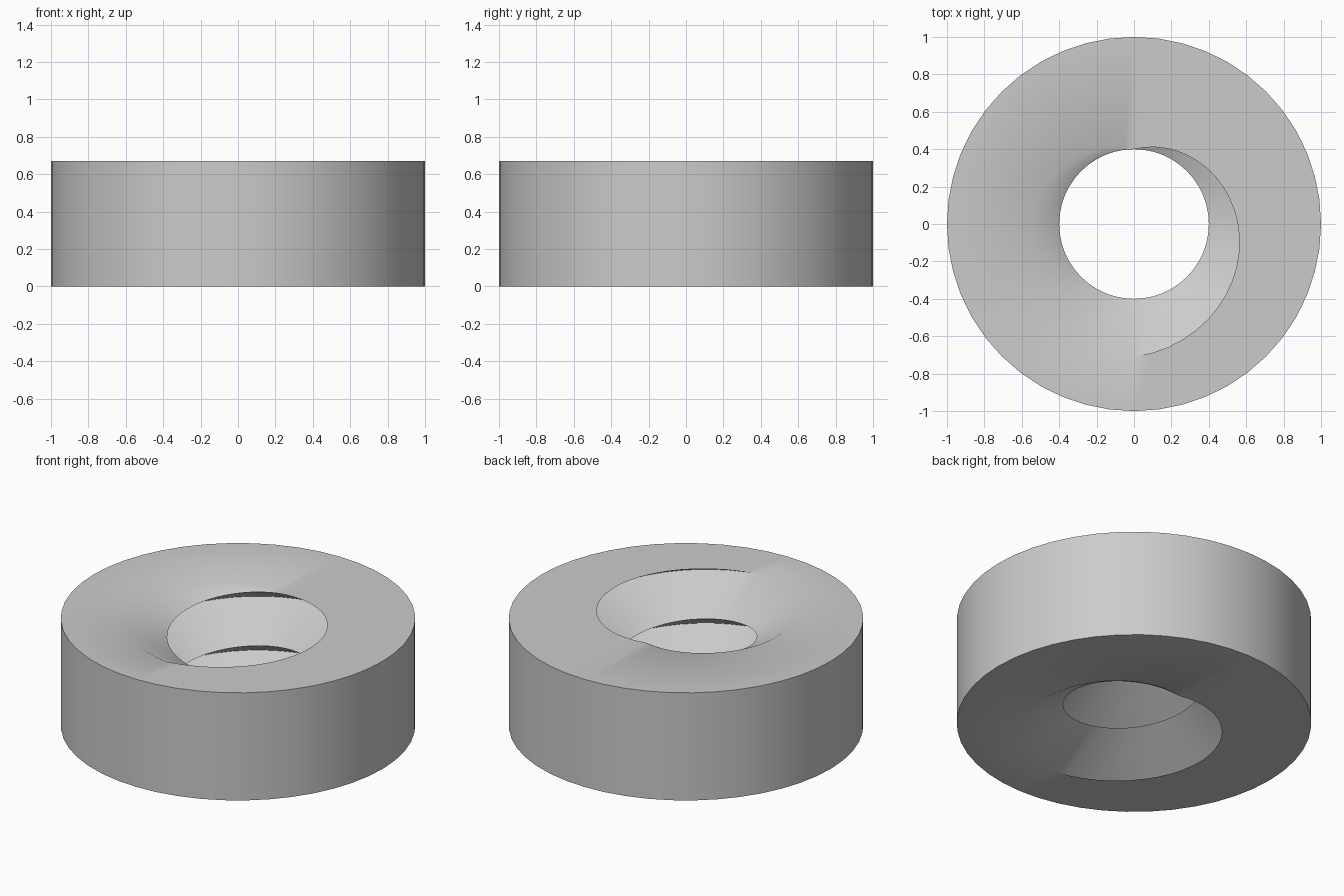
import bpy, bmesh, math

if "Cube" in bpy.data.objects:
    bpy.data.objects.remove(bpy.data.objects["Cube"])

SEG = 48               # sides around the ring
H = 0.67               # height
PITCH = H / 2          # two thread turns through the height
R_OUT, R_CREST, R_ROOT = 1.0, 0.40, 0.71

bm = bmesh.new()

# Left-handed V thread: crest and root helices, longer than the ring
crest, root = [], []
for i in range(-SEG * 2, SEG * 4 + 1):
    a = math.pi / 2 - 2 * math.pi * i / SEG
    z = PITCH * i / SEG
    c, s = math.cos(a), math.sin(a)
    crest.append(bm.verts.new((R_CREST * c, R_CREST * s, z)))
    root.append(bm.verts.new((R_ROOT * c, R_ROOT * s, z + PITCH / 2)))
for i in range(len(crest) - 1):
    bm.faces.new((crest[i], crest[i + 1], root[i + 1], root[i]))
    if i + SEG + 1 < len(crest):
        bm.faces.new((root[i], root[i + 1], crest[i + SEG + 1], crest[i + SEG]))

# Trim the thread flat at the bottom and the top
for z, direction in ((0, -1), (H, 1)):
    bmesh.ops.bisect_plane(bm, geom=bm.verts[:] + bm.edges[:] + bm.faces[:], dist=1e-5,
                           plane_co=(0, 0, z), plane_no=(0, 0, direction), clear_outer=True)
bmesh.ops.remove_doubles(bm, verts=bm.verts[:], dist=1e-5)

# Flat end faces: extend each trimmed edge out to the outer radius
rims = []
for z in (0, H):
    loop = [e for e in bm.edges if e.is_boundary and all(abs(v.co.z - z) < 1e-4 for v in e.verts)]
    new = bmesh.ops.extrude_edge_only(bm, edges=loop)["geom"]
    for v in (g for g in new if isinstance(g, bmesh.types.BMVert)):
        k = R_OUT / math.hypot(v.co.x, v.co.y)
        v.co = (v.co.x * k, v.co.y * k, z)
    rims += [g for g in new if isinstance(g, bmesh.types.BMEdge) and g.is_boundary]

# Outer wall
bmesh.ops.bridge_loops(bm, edges=rims)
bmesh.ops.recalc_face_normals(bm, faces=bm.faces[:])

mesh = bpy.data.meshes.new("threaded_ring")
bm.to_mesh(mesh)
bm.free()
ring = bpy.data.objects.new("threaded_ring", mesh)
bpy.context.collection.objects.link(ring)

grey = bpy.data.materials.new("light grey")
grey.diffuse_color = (0.6, 0.6, 0.6, 1)
grey.use_nodes = True
grey.node_tree.nodes["Principled BSDF"].inputs["Base Color"].default_value = grey.diffuse_color
mesh.materials.append(grey)

bpy.context.view_layer.objects.active = ring
ring.select_set(True)
bpy.ops.object.shade_smooth_by_angle(angle=math.radians(30))
